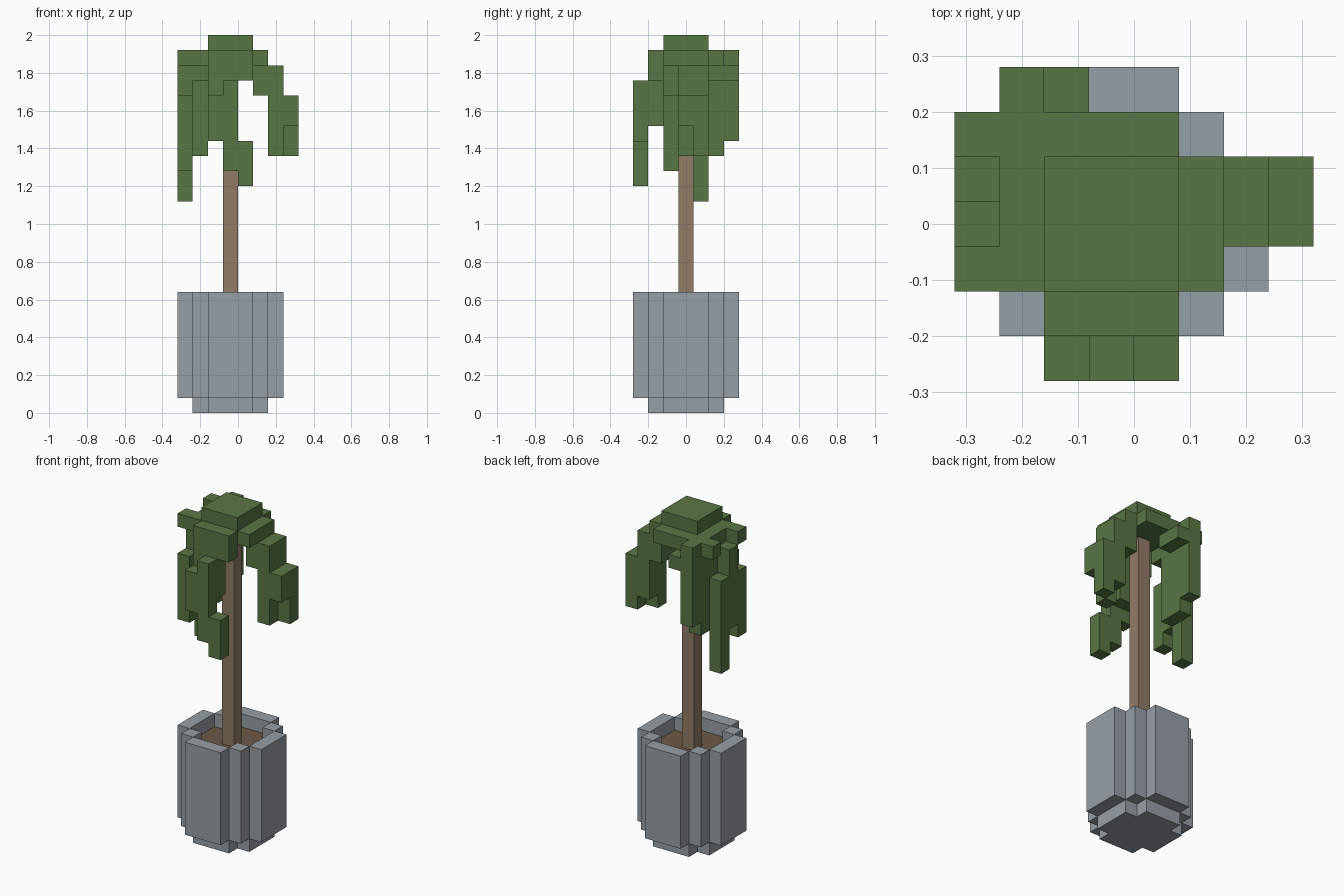
import bpy, bmesh, math
from mathutils import Vector

cube = bpy.data.objects.get("Cube")
if cube:
    bpy.data.objects.remove(cube, do_unlink=True)

U = 0.08                               # edge of one block
ORIGIN = Vector((-0.32, -0.28, 0.0))   # corner of block (0, 0, 0)


def material(name, rgb):
    m = bpy.data.materials.new(name)
    m.use_nodes = True
    m.diffuse_color = (*rgb, 1)
    bsdf = m.node_tree.nodes["Principled BSDF"]
    bsdf.inputs["Base Color"].default_value = (*rgb, 1)
    bsdf.inputs["Roughness"].default_value = 0.9
    return m


LEAF = material("leaf green", (0.098, 0.181, 0.058))
BARK = material("bark brown", (0.285, 0.202, 0.133))
SOIL = material("soil brown", (0.150, 0.098, 0.061))
STONE = material("pot grey", (0.305, 0.348, 0.381))


def column(i, j, k0, k1):
    """Blocks of one upright column, from level k0 up to level k1."""
    return {(i, j, k) for k in range(k0, k1)}


def build(name, cells, mat):
    """Skin a set of blocks with outer faces only, then merge flat areas."""
    bm = bmesh.new()
    verts = {}

    def vert(p):
        if p not in verts:
            verts[p] = bm.verts.new(ORIGIN + Vector(p) * U)
        return verts[p]

    for c in sorted(cells):
        for axis in range(3):
            for side in (0, 1):
                n = list(c)
                n[axis] += 2 * side - 1
                if tuple(n) in cells:
                    continue
                a, b = (axis + 1) % 3, (axis + 2) % 3
                ring = []
                for da, db in ((0, 0), (1, 0), (1, 1), (0, 1)):
                    p = list(c)
                    p[axis] += side
                    p[a] += da
                    p[b] += db
                    ring.append(vert(tuple(p)))
                bm.faces.new(ring if side else ring[::-1])
    bmesh.ops.dissolve_limit(bm, angle_limit=math.radians(1),
                             verts=bm.verts[:], edges=bm.edges[:])
    mesh = bpy.data.meshes.new(name)
    bm.to_mesh(mesh)
    bm.free()
    mesh.materials.append(mat)
    obj = bpy.data.objects.new(name, mesh)
    bpy.context.collection.objects.link(obj)
    return obj


def disc(cut, r):
    """Stepped round footprint about the trunk; cut trims the corners."""
    return {(3 + x, 3 + y) for x in range(-r, r + 1) for y in range(-r, r + 1)
            if abs(x) + abs(y) <= cut}


# Pot: narrow foot, solid body, rim one block high around the soil
outer, inner = disc(4, 3), disc(3, 2)
pot = {(i, j, 0) for i, j in inner}
pot |= {(i, j, k) for i, j in outer for k in range(1, 7)}
pot |= {(i, j, 7) for i, j in outer - inner}
soil = {(i, j, 6) for i, j in inner}
build("pot", pot - soil, STONE)
build("soil", soil, SOIL)

# Trunk
build("trunk", column(3, 3, 7, 23), BARK)

# Crown: small cap over a flat spread of leaves
crown = {(i, j, 24) for i in range(2, 5) for j in range(2, 5)}
crown |= {(i, j, 23) for i in range(2, 5) for j in range(1, 6)}
crown |= {(i, j, 23) for i in (1, 5) for j in (2, 3, 4)}
crown |= {(0, 2, 23), (0, 5, 23), (1, 5, 23), (1, 6, 23)}

# Drooping fronds: (i, j, bottom level, top level)
fronds = {
    "front": [(2, 1, 19, 23), (3, 1, 19, 23), (4, 1, 22, 23), (2, 2, 21, 23),
              (2, 0, 18, 21), (3, 0, 16, 22), (4, 0, 15, 18)],
    "left": [(5, 3, 21, 23), (5, 4, 21, 23), (6, 3, 17, 23), (6, 4, 18, 23),
             (7, 3, 19, 21), (7, 4, 17, 21)],
    "right": [(1, 3, 22, 23), (1, 4, 17, 23), (0, 3, 17, 23), (0, 2, 16, 21),
              (0, 4, 14, 21)],
    "back": [(1, 5, 17, 23), (1, 6, 18, 23), (2, 5, 22, 23), (2, 6, 22, 23)],
}
foliage = set(crown)
for columns in fronds.values():
    for c in columns:
        foliage |= column(*c)
build("foliage", foliage, LEAF)
